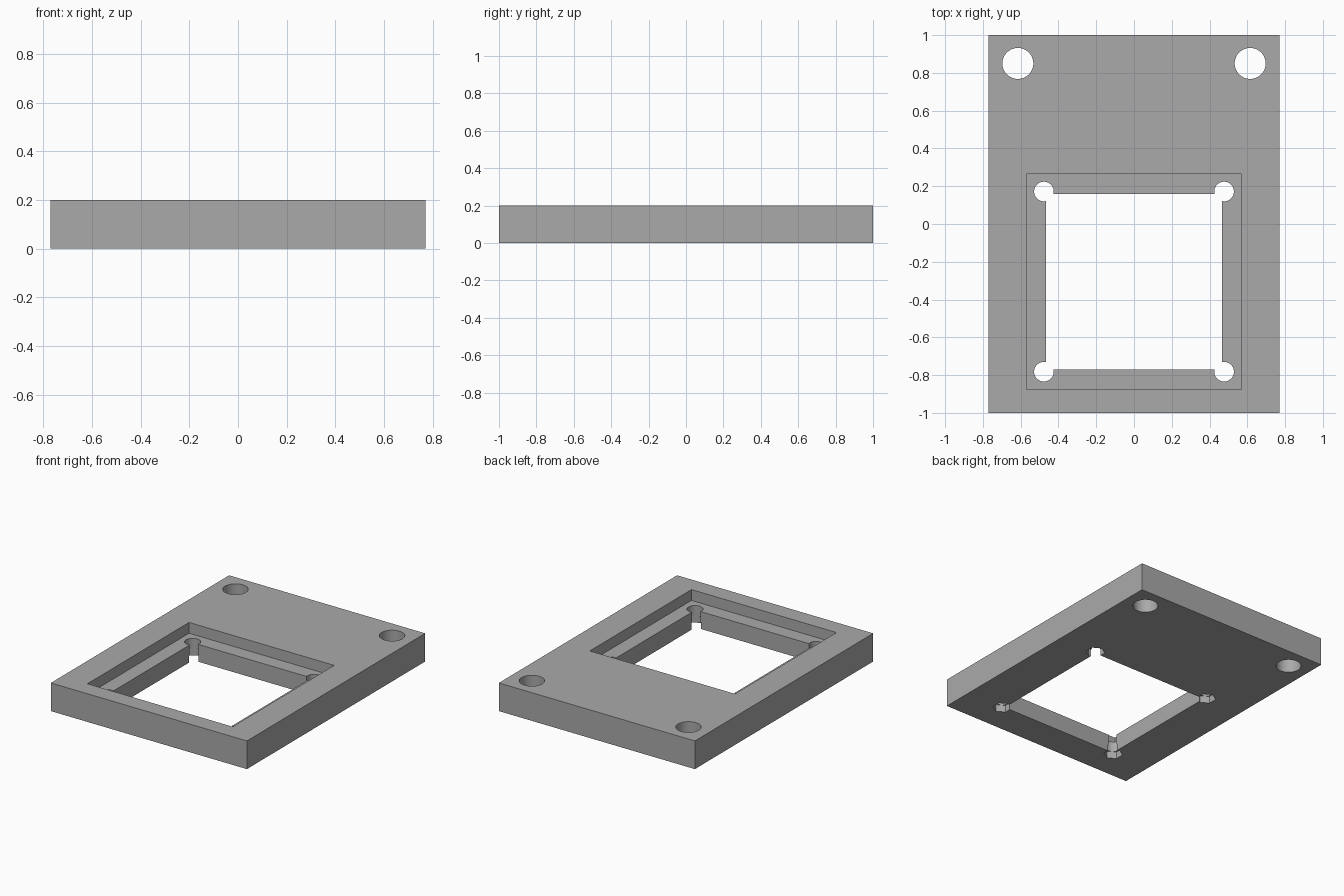
import bpy
import math

if "Cube" in bpy.data.objects:
    bpy.data.objects.remove(bpy.data.objects["Cube"])

HEIGHT = 0.2
LEDGE_Z = 0.123
NUT_DEPTH = 0.05
WINDOW_Y = -0.305
CORNER = 0.477

grey = bpy.data.materials.new("plain grey")
grey.use_nodes = True
colour = (0.4, 0.4, 0.4, 1)
grey.diffuse_color = colour
grey.node_tree.nodes["Principled BSDF"].inputs["Base Color"].default_value = colour


def block(name, width, length, y, bottom, top):
    bpy.ops.mesh.primitive_cube_add(size=1, location=(0, y, (bottom + top) / 2))
    obj = bpy.context.object
    obj.name = name
    obj.scale = (width, length, top - bottom)
    bpy.ops.object.transform_apply(location=True, rotation=True, scale=True)
    return obj


def prism(name, sides, radius, x, y, bottom, top):
    bpy.ops.mesh.primitive_cylinder_add(vertices=sides, radius=radius, depth=top - bottom,
                                        location=(x, y, (bottom + top) / 2))
    bpy.context.object.name = name
    return bpy.context.object


def cut(target, cutter):
    mod = target.modifiers.new("cut", "BOOLEAN")
    mod.operation = "DIFFERENCE"
    mod.solver = "EXACT"
    mod.object = cutter
    bpy.ops.object.select_all(action="DESELECT")
    target.select_set(True)
    bpy.context.view_layer.objects.active = target
    bpy.ops.object.modifier_apply(modifier=mod.name)
    bpy.data.objects.remove(cutter)


# Solid plate
plate = block("mounting_plate", 1.54, 2, 0, 0, HEIGHT)

# Stepped square window: wide recess above, narrower opening through
cut(plate, block("recess_cutter", 1.14, 1.14, WINDOW_Y, LEDGE_Z, 1))
cut(plate, block("opening_cutter", 0.93, 0.93, WINDOW_Y, -1, 1))

for side in (-1, 1):
    # Large mounting holes at the back
    cut(plate, prism("mounting_hole_cutter", 64, 0.082, side * 0.615, 0.85, -1, 1))
    # Screw holes in the window corners, with hexagonal nut pockets underneath
    for end in (-1, 1):
        x, y = side * CORNER, WINDOW_Y + end * CORNER
        cut(plate, prism("screw_hole_cutter", 48, 0.052, x, y, -1, 1))
        cut(plate, prism("nut_pocket_cutter", 6, 0.063, x, y, -1, NUT_DEPTH))

plate.data.materials.clear()
plate.data.materials.append(grey)
bpy.ops.object.select_all(action="DESELECT")
plate.select_set(True)
bpy.context.view_layer.objects.active = plate
bpy.ops.object.shade_smooth_by_angle(angle=math.radians(30))
